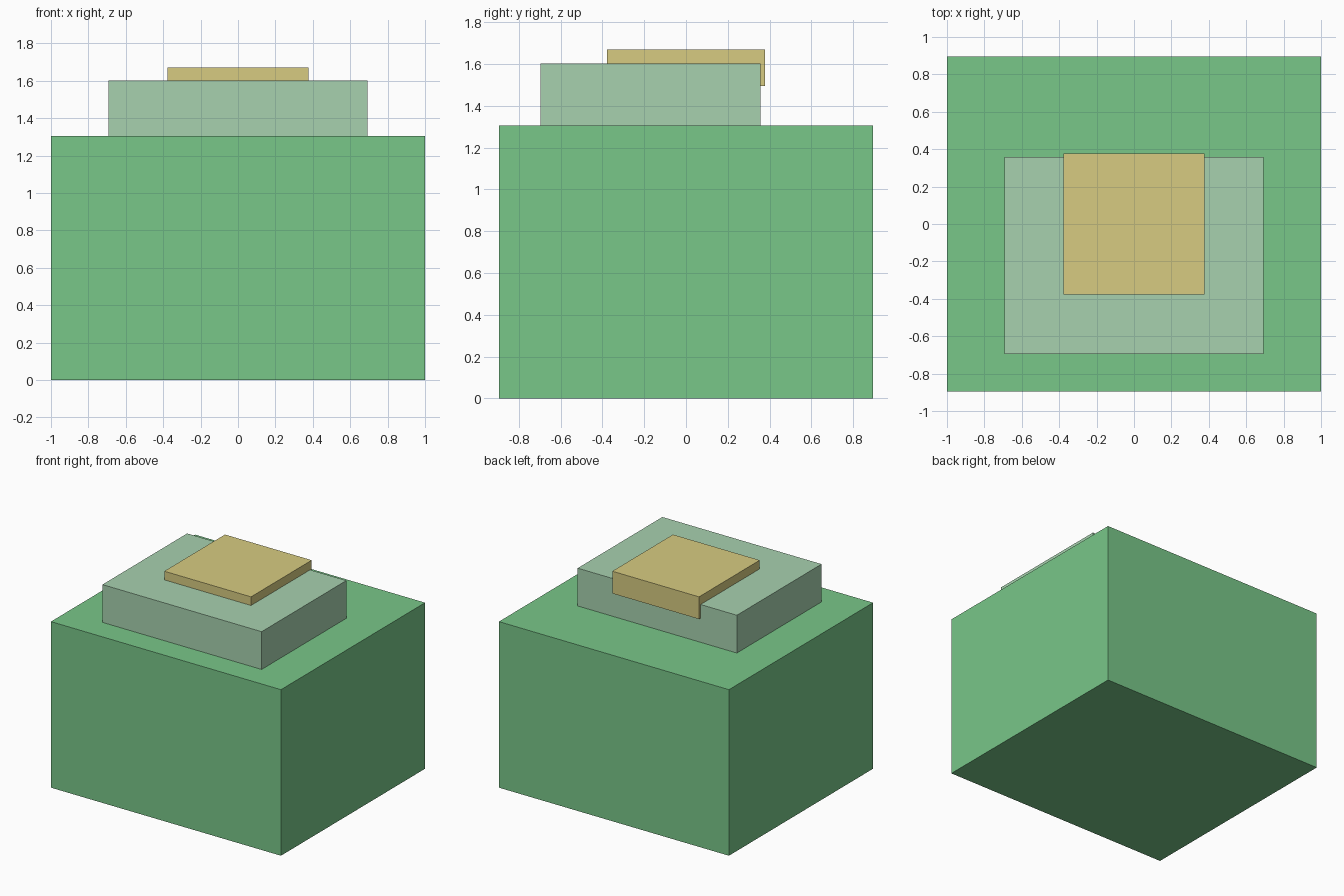
import bpy

if "Cube" in bpy.data.objects:
    bpy.data.objects.remove(bpy.data.objects["Cube"])


def box(name, lo, hi, color):
    """Axis-aligned box between two corners, with a flat colour."""
    centre = [(a + b) / 2 for a, b in zip(lo, hi)]
    bpy.ops.mesh.primitive_cube_add(size=1, location=centre)
    ob = bpy.context.object
    ob.name = name
    ob.scale = [b - a for a, b in zip(lo, hi)]
    bpy.ops.object.transform_apply(location=False, rotation=False, scale=True)
    mat = bpy.data.materials.new(name + "_colour")
    mat.diffuse_color = (*color, 1)
    mat.use_nodes = True
    mat.node_tree.nodes["Principled BSDF"].inputs["Base Color"].default_value = mat.diffuse_color
    ob.data.materials.append(mat)
    return ob


# Large base block
box("base_block", (-1, -0.895, 0), (1, 0.895, 1.305), (0.19, 0.57, 0.25))
# Slab set towards the front
box("middle_slab", (-0.692, -0.695, 1.305), (0.692, 0.357, 1.602), (0.39, 0.64, 0.43))
# Cap sunk into the slab, slightly overhanging its back edge
box("top_cap", (-0.377, -0.377, 1.495), (0.377, 0.377, 1.67), (0.68, 0.6, 0.22))
